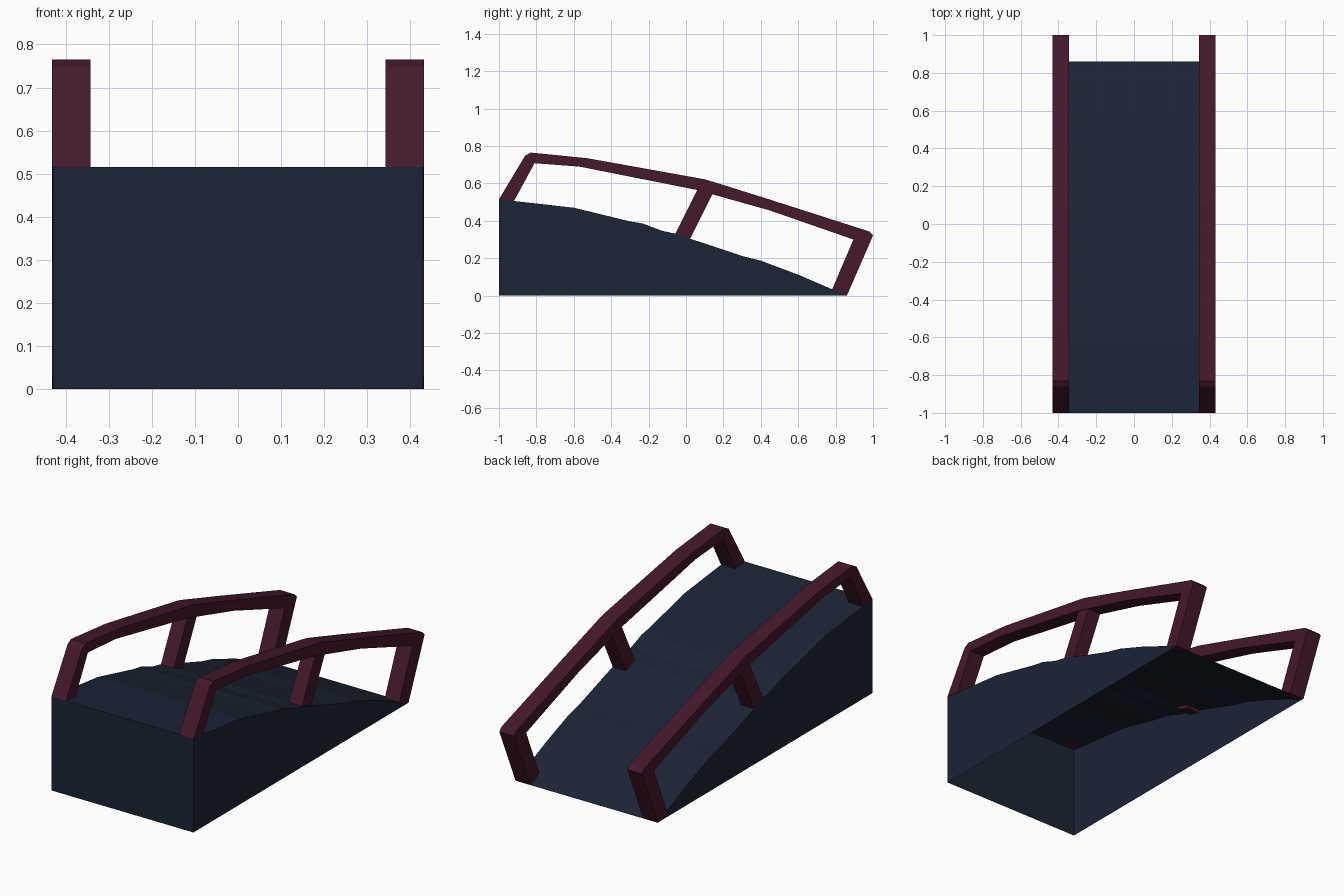
import bpy, bmesh

if "Cube" in bpy.data.objects:
    bpy.data.objects.remove(bpy.data.objects["Cube"])


def material(name, rgb):
    m = bpy.data.materials.new(name)
    m.diffuse_color = (*rgb, 1)
    m.use_nodes = True
    m.node_tree.nodes["Principled BSDF"].inputs["Base Color"].default_value = m.diffuse_color
    return m


def prism(name, profile, x0, x1, mat, mirror=False, open_bottom=False):
    """Extrude a side profile of (y, z) points from x0 to x1."""
    bm = bmesh.new()
    face = bm.faces.new([bm.verts.new((x0, y, z)) for y, z in profile])
    ext = bmesh.ops.extrude_face_region(bm, geom=[face], use_keep_orig=True)
    moved = [v for v in ext["geom"] if isinstance(v, bmesh.types.BMVert)]
    bmesh.ops.translate(bm, verts=moved, vec=(x1 - x0, 0, 0))
    bmesh.ops.recalc_face_normals(bm, faces=bm.faces[:])
    if open_bottom:
        floor = [f for f in bm.faces if all(v.co.z < 1e-4 for v in f.verts)]
        bmesh.ops.delete(bm, geom=floor, context='FACES_ONLY')
    me = bpy.data.meshes.new(name)
    bm.to_mesh(me)
    bm.free()
    me.materials.append(mat)
    ob = bpy.data.objects.new(name, me)
    bpy.context.collection.objects.link(ob)
    if mirror:
        ob.modifiers.new("Mirror", 'MIRROR').use_axis = (True, False, False)
    return ob


navy = material("navy", (0.011, 0.017, 0.036))
maroon = material("maroon", (0.058, 0.009, 0.026))

# Curved ramp: thin shell, open underneath
deck = [(-1, .515), (-.6, .47), (-.3, .397), (-.23, .385), (-.13, .347),
        (-.04, .328), (.02, .305), (.3, .212), (.4, .187), (.6, .112),
        (.79, .03), (.86, 0)]
prism("ramp", [(-1, 0)] + deck, -.43, .43, navy, open_bottom=True)

# Handrails with leaning end posts, one continuous outline each
outer = [(-1, .515), (-.86, .748), (-.83, .765), (-.53, .735), (.1, .622),
         (.15, .607), (.45, .513), (.98, .343), (1, .322), (.86, .0)]
inner = [(.78, .03), (.895, .30), (.45, .455), (.14, .542), (.06, .565),
         (-.57, .69), (-.81, .708), (-.92, .505)]
prism("handrail", outer + inner, .343, .432, maroon, mirror=True)

# Middle posts, feet poking just through the deck
prism("middle_post", [(-.065, .315), (.015, .29), (.145, .55), (.065, .575)],
      .349, .428, maroon, mirror=True)
